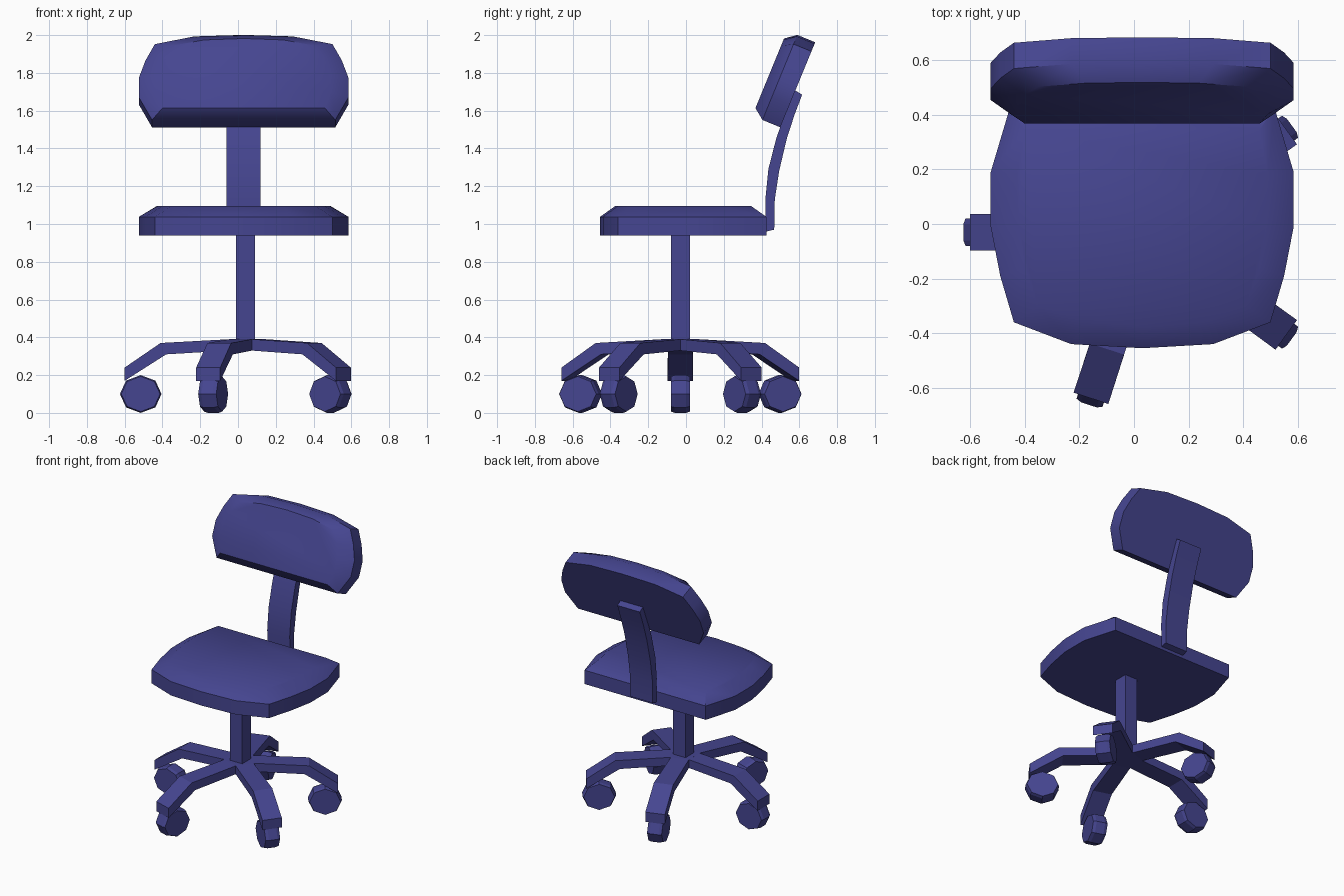
import bpy, bmesh, math
from mathutils import Vector, Matrix

if "Cube" in bpy.data.objects:
    bpy.data.objects.remove(bpy.data.objects["Cube"])

CX, CY = 0.04, -0.03          # column and base centre
mat = bpy.data.materials.new("blue")
mat.diffuse_color = (0.06, 0.06, 0.28, 1)
mat.use_nodes = True
mat.node_tree.nodes["Principled BSDF"].inputs["Base Color"].default_value = mat.diffuse_color


def loft(name, rings, matrix=Matrix(), smooth=None):
    """Skin a list of equal-length closed rings and cap both ends."""
    bm = bmesh.new()
    vs = [[bm.verts.new(matrix @ Vector(p)) for p in r] for r in rings]
    n = len(rings[0])
    for a, b in zip(vs, vs[1:]):
        for i in range(n):
            j = (i + 1) % n
            bm.faces.new((a[i], a[j], b[j], b[i]))
    bm.faces.new(vs[0][::-1])
    bm.faces.new(vs[-1])
    bmesh.ops.recalc_face_normals(bm, faces=bm.faces)
    me = bpy.data.meshes.new(name)
    bm.to_mesh(me)
    bm.free()
    if smooth:
        me.shade_smooth()
        me.set_sharp_from_angle(angle=math.radians(smooth))
    me.materials.append(mat)
    ob = bpy.data.objects.new(name, me)
    bpy.context.collection.objects.link(ob)
    return ob


def mirrored(half, z):
    """Half outline (half-width, y) from back corner to front middle."""
    right = [(x, y, z) for x, y in half]
    left = [(-x, y, z) for x, y in half[-2::-1]]
    return right + left


def polygon(n, r, z, turn=0.0):
    return [(r * math.cos(turn + 2 * math.pi * i / n),
             r * math.sin(turn + 2 * math.pi * i / n), z) for i in range(n)]


# Cushion shape shared by the seat and the backrest
outer = [(0.485, 0.425), (0.555, 0.19), (0.555, -0.01), (0.52, -0.19),
         (0.47, -0.36), (0.26, -0.44), (0, -0.455)]
inner = [(0.43, 0.345), (0.46, 0.18), (0.455, 0.0), (0.43, -0.16),
         (0.38, -0.30), (0.21, -0.36), (0, -0.375)]
cushion = [mirrored(outer, 0), mirrored(outer, 0.1), mirrored(inner, 0.157)]
loft("seat", cushion, Matrix.Translation((0.03, 0, 0.938)), 40)

# Backrest: the cushion shortened and stood up, leaning back
up, front = Vector((0, 0.38, 0.925)), Vector((0, -0.925, 0.38))
origin = Vector((0.03, 0.499, 1.512)) + up * 0.425 * 0.553
stand = Matrix.Identity(4)
for c, axis in enumerate((Vector((1, 0, 0)), -up * 0.553, front * 1.02, origin)):
    stand.col[c][:3] = axis
loft("backrest", cushion, stand, 40)

# Curved support strip: (front y, z, back y, z)
strip = [(0.424, 0.96, 0.467, 0.97), (0.42, 1.13, 0.47, 1.13),
         (0.436, 1.29, 0.493, 1.28), (0.477, 1.45, 0.533, 1.45),
         (0.525, 1.59, 0.575, 1.58), (0.578, 1.707, 0.615, 1.685)]
loft("back_support", [[(-0.06, a, b), (0.12, a, b), (0.12, c, d), (-0.06, c, d)]
                      for a, b, c, d in strip], smooth=30)

# Square column and five-sided hub
loft("column", [polygon(4, 0.0707, z, math.pi / 4) for z in (0.33, 0.95)],
     Matrix.Translation((CX, CY, 0)))
loft("hub", [polygon(5, 0.106, z) for z in (0.33, 0.39)],
     Matrix.Translation((CX, CY, 0)))

# Five bent legs with octagonal casters
leg = [(0.085, 0.33, 0.085, 0.39, 0.062), (0.42, 0.31, 0.45, 0.37, 0.066),
       (0.64, 0.17, 0.64, 0.24, 0.067)]
for i in range(5):
    place = (Matrix.Translation((CX, CY, 0))
             @ Matrix.Rotation(math.pi + i * 2 * math.pi / 5, 4, 'Z'))
    loft(f"leg_{i + 1}", [[(r0, -w, z0), (r0, w, z0), (r1, w, z1), (r1, -w, z1)]
                          for r0, z0, r1, z1, w in leg], place)
    wheel = [[(0.555 + 1.1 * x, y, 0.1 + z) for x, z, _ in polygon(8, r, 0)]
             for y, r in ((-0.05, 0.093), (-0.03, 0.1), (0.03, 0.1), (0.05, 0.093))]
    loft(f"caster_{i + 1}", wheel, place)
